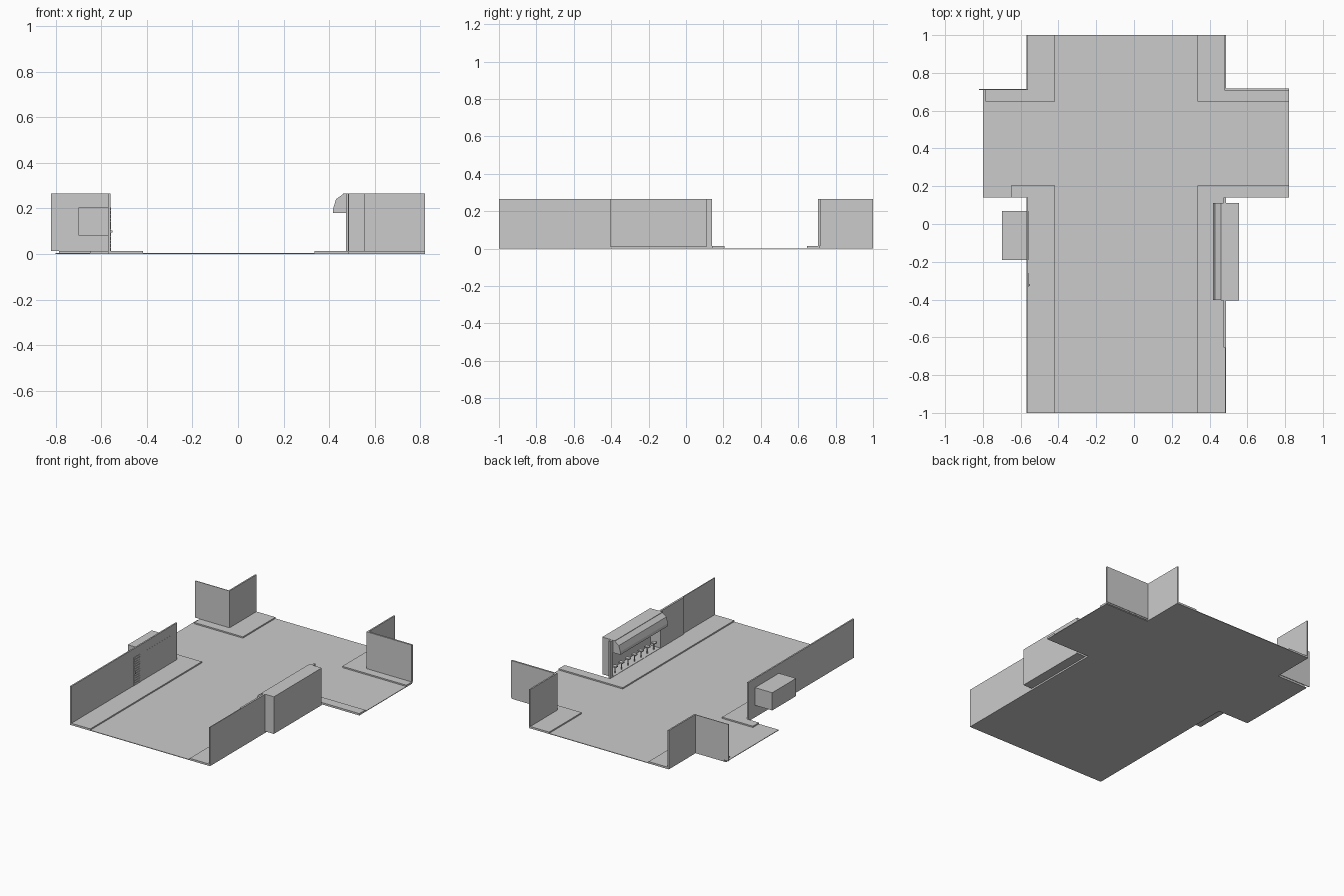
import bpy, bmesh


def boxes(name, items):
    """One object made of boxes (x0, x1, y0, y1, z0, z1)."""
    bm = bmesh.new()
    for x0, x1, y0, y1, z0, z1 in items:
        r = bmesh.ops.create_cube(bm, size=1)
        for v in r["verts"]:
            v.co.x = x0 if v.co.x < 0 else x1
            v.co.y = y0 if v.co.y < 0 else y1
            v.co.z = z0 if v.co.z < 0 else z1
    return finish(name, bm)


def prism(name, pts, lift, direction):
    """Extrude a closed outline along a direction."""
    bm = bmesh.new()
    f = bm.faces.new([bm.verts.new(lift(a, b)) for a, b in pts])
    r = bmesh.ops.extrude_face_region(bm, geom=[f], use_keep_orig=True)
    bmesh.ops.translate(bm, vec=direction,
                        verts=[g for g in r["geom"] if isinstance(g, bmesh.types.BMVert)])
    return finish(name, bm)


def finish(name, bm):
    bmesh.ops.recalc_face_normals(bm, faces=bm.faces)
    me = bpy.data.meshes.new(name)
    bm.to_mesh(me)
    bm.free()
    ob = bpy.data.objects.new(name, me)
    bpy.context.collection.objects.link(ob)
    return ob


TOP = 0.265      # wall height
ROAD = 0.004     # road surface
KERB = 0.013     # pavement surface


def flat(name, pts, z0, z1):
    return prism(name, pts, lambda x, y: (x, y, z0), (0, 0, z1 - z0))


# Cross-shaped road
flat("road", [(-0.57, -1), (0.488, -1), (0.488, 0.14), (0.82, 0.14), (0.82, 0.71),
              (0.488, 0.71), (0.488, 1), (-0.57, 1), (-0.57, 0.71), (-0.8, 0.71),
              (-0.8, 0.14), (-0.57, 0.14)], 0, ROAD)

# Raised pavements at the four corners
flat("pavement_front_left", [(-0.57, -1), (-0.417, -1), (-0.417, 0.205), (-0.65, 0.205),
                             (-0.65, 0.14), (-0.57, 0.14)], ROAD, KERB)
flat("pavement_front_right", [(0.335, -1), (0.488, -1), (0.488, 0.14), (0.82, 0.14),
                              (0.82, 0.205), (0.335, 0.205)], ROAD, KERB)
flat("pavement_back_left", [(-0.417, 1), (-0.57, 1), (-0.57, 0.71), (-0.785, 0.71),
                            (-0.785, 0.648), (-0.417, 0.648)], ROAD, KERB)
flat("pavement_back_right", [(0.335, 1), (0.335, 0.648), (0.82, 0.648), (0.82, 0.715),
                             (0.488, 0.715), (0.488, 1)], ROAD, KERB)

# Building walls
boxes("back_left_walls", [(-0.57, -0.56, 0.71, 1, KERB, TOP),
                          (-0.82, -0.56, 0.709, 0.714, KERB, TOP)])
boxes("back_right_walls", [(0.478, 0.488, 0.706, 1, KERB, TOP),
                           (0.478, 0.82, 0.706, 0.718, KERB, TOP)])
boxes("front_right_walls", [(0.482, 0.488, -1, -0.655, KERB, TOP),
                            (0.475, 0.488, -0.655, -0.405, KERB, TOP),
                            (0.475, 0.488, 0.11, 0.14, KERB, TOP)])
boxes("front_left_wall", [(-0.57, -0.56, -1, 0.14, KERB, TOP)])

# Display window box behind the left wall
boxes("window_box", [(-0.7, -0.57, -0.19, 0.068, 0.082, 0.203)])
boxes("window_pane", [(-0.561, -0.559, -0.19, 0.068, 0.082, 0.203)])

# Slatted door with handle
door = boxes("door_slats", [(-0.561, -0.557, -0.33, -0.262, 0.014 + i * 0.016, 0.028 + i * 0.016)
                            for i in range(12)])
boxes("door_handle", [(-0.558, -0.55, -0.328, -0.318, 0.094, 0.104)])

# Recessed shop front, open towards the street
boxes("shop_recess", [(0.551, 0.555, -0.405, 0.112, KERB, TOP),
                      (0.475, 0.555, -0.405, -0.401, KERB, TOP),
                      (0.475, 0.555, 0.108, 0.112, KERB, TOP),
                      (0.46, 0.555, -0.405, 0.112, TOP - 0.004, TOP),
                      (0.475, 0.555, -0.405, 0.112, 0.011, 0.015)])

# Row of stools inside the shop
stools = []
for i in range(7):
    y = -0.36 + i * 0.07
    stools += [(0.48, 0.51, y - 0.013, y + 0.013, 0.058, 0.066),
               (0.492, 0.498, y - 0.003, y + 0.003, 0.015, 0.058)]
boxes("stools", stools)

# Curved awning over the shop
prism("awning", [(0.482, 0.18), (0.418, 0.18), (0.418, 0.2), (0.43, 0.24), (0.46, 0.262),
                 (0.482, TOP)], lambda x, z: (x, -0.402, z), (0, 0.514, 0))
